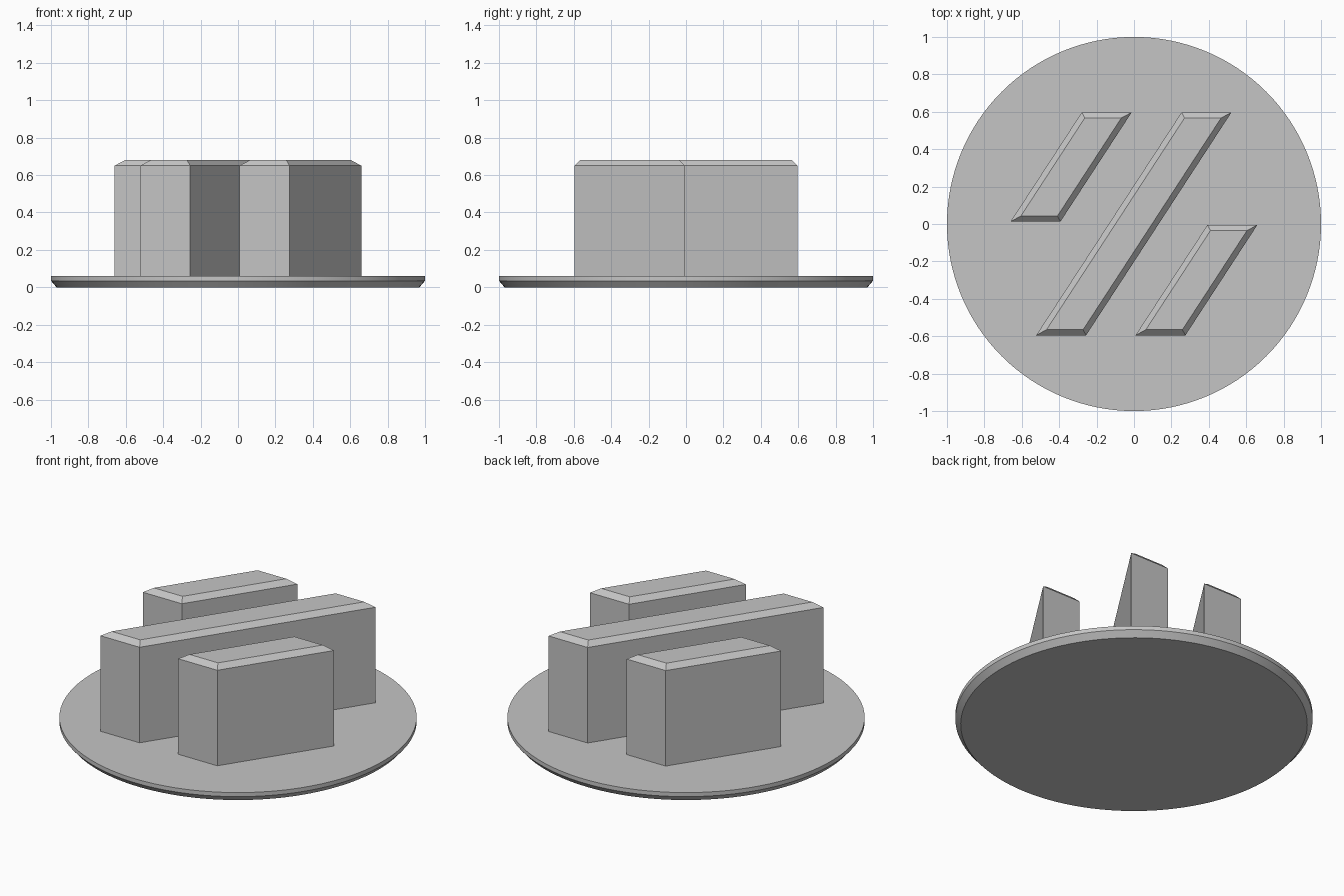
import bpy, bmesh, math

cube = bpy.data.objects.get("Cube")
if cube:
    bpy.data.objects.remove(cube, do_unlink=True)

# Single plain grey
grey = bpy.data.materials.new("plain_grey")
grey.use_nodes = True
color = (0.56, 0.56, 0.56, 1)
grey.diffuse_color = color
grey.node_tree.nodes["Principled BSDF"].inputs["Base Color"].default_value = color

DISC_TOP, BAR_EDGE, BAR_TOP = 0.06, 0.65, 0.68
WIDTH, INSET = 0.267, 0.03
SLOPE = 0.652  # sideways lean per unit of depth


def loft(name, rings):
    """Join stacked rings of points into a closed solid."""
    bm = bmesh.new()
    loops = [[bm.verts.new(p) for p in ring] for ring in rings]
    n = len(loops[0])
    for low, high in zip(loops, loops[1:]):
        for i in range(n):
            j = (i + 1) % n
            bm.faces.new((low[i], low[j], high[j], high[i]))
    bm.faces.new(loops[0][::-1])
    bm.faces.new(loops[-1])
    bmesh.ops.recalc_face_normals(bm, faces=bm.faces)
    mesh = bpy.data.meshes.new(name)
    bm.to_mesh(mesh)
    bm.free()
    mesh.materials.append(grey)
    obj = bpy.data.objects.new(name, mesh)
    bpy.context.collection.objects.link(obj)
    return obj


def circle(radius, z, n=128):
    return [(radius * math.cos(math.tau * i / n),
             radius * math.sin(math.tau * i / n), z) for i in range(n)]


def slanted_ring(x, y0, y1, z, inset=0):
    """Parallelogram starting at front left corner x, y0, moved in evenly."""
    side = inset * math.hypot(1, SLOPE)
    ring = []
    for y, edges in ((y0 + inset, (0, 1)), (y1 - inset, (1, 0))):
        for e in edges:
            edge_x = x + WIDTH - side if e else x + side
            ring.append((edge_x + SLOPE * (y - y0), y, z))
    return ring


# Round base with a chamfered underside
base = loft("base_disc", [circle(0.97, 0), circle(1, 0.035), circle(1, DISC_TOP)])
bpy.ops.object.select_all(action="DESELECT")
base.select_set(True)
bpy.context.view_layer.objects.active = base
bpy.ops.object.shade_smooth_by_angle(angle=math.radians(30))

# Three slanted bars with bevelled tops
for name, x, y0, y1 in (("left_bar", 0.008, -0.595, -0.005),
                        ("middle_bar", -0.523, -0.595, 0.597),
                        ("right_bar", -0.66, 0.013, 0.597)):
    loft(name, [slanted_ring(x, y0, y1, DISC_TOP - 0.01),
                slanted_ring(x, y0, y1, BAR_EDGE),
                slanted_ring(x, y0, y1, BAR_TOP, INSET)])
